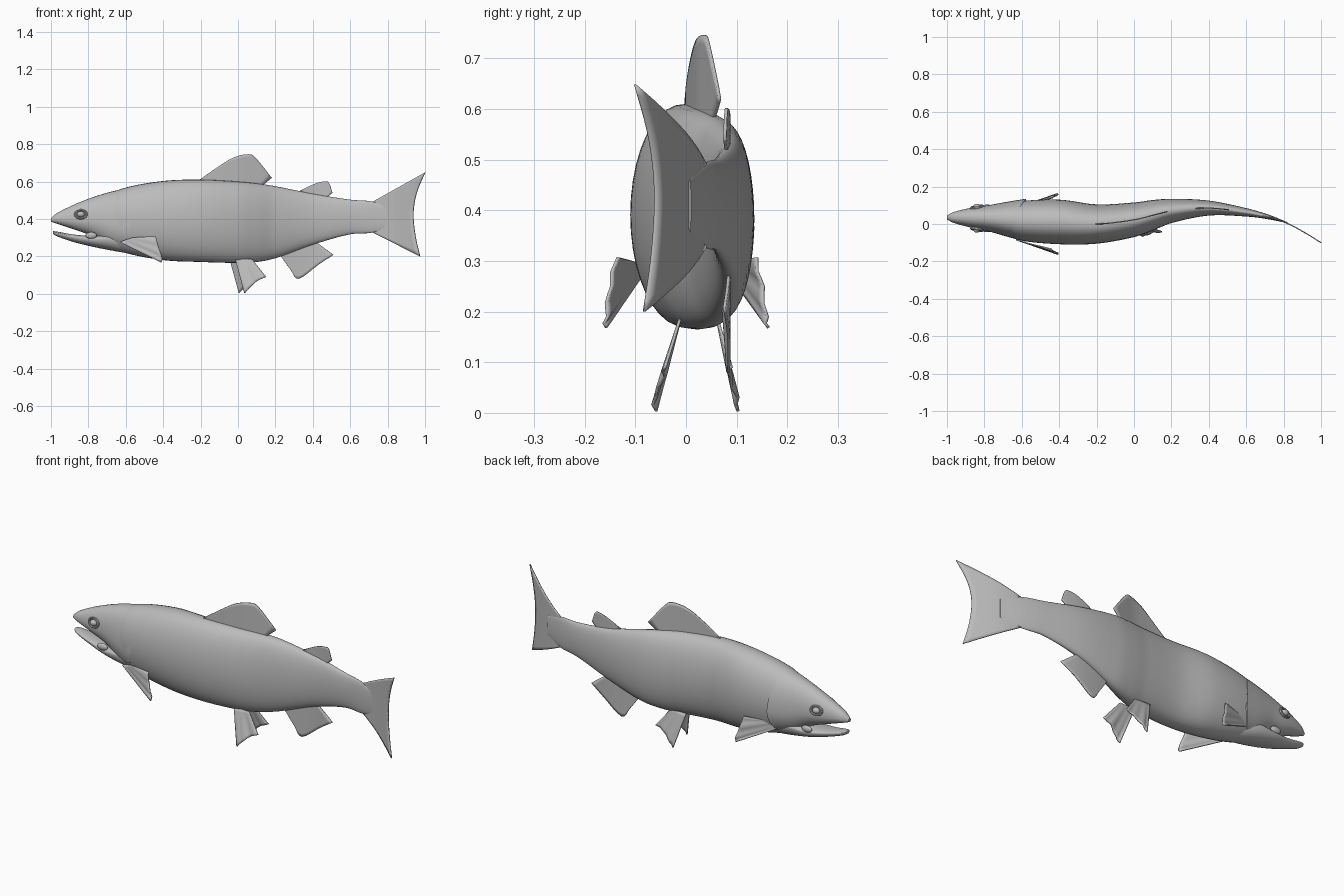
import bpy, bmesh, math
from mathutils import Vector

cube = bpy.data.objects.get("Cube")
if cube:
    bpy.data.objects.remove(cube, do_unlink=True)

grey = bpy.data.materials.new("plain grey")
grey.use_nodes = True
colour = (0.5, 0.5, 0.5, 1)
grey.diffuse_color = colour
grey.node_tree.nodes["Principled BSDF"].inputs["Base Color"].default_value = colour


def sample(rows, x):
    """Smoothly interpolate the rows of a station table at x."""
    x = min(max(x, rows[0][0]), rows[-1][0])
    i = next(k for k in range(len(rows) - 1) if x <= rows[k + 1][0])
    a, b = rows[i], rows[i + 1]
    before, after = rows[max(i - 1, 0)], rows[min(i + 2, len(rows) - 1)]
    span = b[0] - a[0]
    t = (x - a[0]) / span
    out = []
    for k in range(1, len(a)):
        m0 = (b[k] - before[k]) / (b[0] - before[0]) * span
        m1 = (after[k] - a[k]) / (after[0] - a[0]) * span
        d = b[k] - a[k]
        out.append(a[k] + t * (m0 + t * (3 * d - 2 * m0 - m1 + t * (m0 + m1 - 2 * d))))
    return out


def finish(name, bm, angle=40):
    bmesh.ops.recalc_face_normals(bm, faces=bm.faces)
    mesh = bpy.data.meshes.new(name)
    bm.to_mesh(mesh)
    bm.free()
    obj = bpy.data.objects.new(name, mesh)
    bpy.context.collection.objects.link(obj)
    mesh.materials.append(grey)
    bpy.ops.object.select_all(action='DESELECT')
    bpy.context.view_layer.objects.active = obj
    obj.select_set(True)
    bpy.ops.object.shade_smooth_by_angle(angle=math.radians(angle))
    return obj


def loft(name, rows, belly, count=50, sides=40, flare=0):
    """Rows hold x, bottom, top, right side, left side; belly is the height of the widest point."""
    bm = bmesh.new()
    rings = []
    for i in range(count + 1):
        t = i / count
        x = rows[0][0] + t * (rows[-1][0] - rows[0][0])
        low, high, right, left = sample(rows, x)
        mid = low + belly * (high - low)
        ring = []
        for s in range(sides):
            a = math.tau * s / sides
            c, n = math.cos(a), math.sin(a)
            y = (left + right) / 2 + (left - right) / 2 * math.copysign(abs(c) ** 0.9, c)
            z = mid + n * (high - mid if n > 0 else mid - low)
            ring.append(bm.verts.new((x + flare * t ** 3 * c * c, y, z)))
        rings.append(ring)
    for p, q in zip(rings, rings[1:]):
        for s in range(sides):
            e = (s + 1) % sides
            bm.faces.new((p[s], p[e], q[e], q[s]))
    bm.faces.new(rings[0])
    bm.faces.new(rings[-1])
    return finish(name, bm)


# Trunk, head with flared gill covers, and lower jaw
trunk = [
    (-.72, .27, .51, -.04, .09), (-.62, .223, .562, -.085, .12),
    (-.4, .18, .603, -.108, .13), (-.2, .17, .61, -.105, .105),
    (0, .165, .6, -.07, .115), (.1, .17, .59, -.035, .128),
    (.2, .19, .575, .005, .135), (.4, .262, .535, .045, .125),
    (.6, .318, .503, .04, .085), (.72, .327, .493, .025, .05),
    (.82, .36, .46, .004, .01)]
loft("trunk", trunk, .5, 80)
loft("head", [
    (-1, .385, .405, .025, .045), (-.97, .375, .43, .008, .062),
    (-.88, .345, .475, -.018, .085), (-.78, .308, .515, -.042, .102),
    (-.7, .26, .54, -.07, .12), (-.63, .235, .557, -.095, .135)], .4, flare=.055)
loft("lower_jaw", [
    (-.99, .32, .335, .02, .05), (-.97, .308, .333, .008, .062),
    (-.88, .277, .317, -.012, .077), (-.78, .252, .31, -.036, .096),
    (-.68, .232, .32, -.05, .1), (-.58, .215, .3, -.04, .08),
    (-.48, .2, .27, -.02, .05)], .7)

# Swimming curve of the spine, continued into the tail
spine = [(r[0], (r[3] + r[4]) / 2) for r in trunk[:-2]]
spine += [(.72, .038), (.82, .003), (.92, -.05), (1, -.1)]


def on_spine(x, z):
    return Vector((x, sample(spine, x)[0], z))


def fin(name, base, edge, thickness=.006, rays=0, follow=False):
    """Thin sheet ruled between two point lists of equal length."""
    bm = bmesh.new()
    steps, fine = 10, 4 * (len(base) - 1)

    def along(points, t):
        return Vector(sample([(i, *p) for i, p in enumerate(points)], t))
    grid = []
    for i in range(fine + 1):
        a, b = along(base, i / 4), along(edge, i / 4)
        column = []
        for j in range(steps + 1):
            p = a.lerp(b, j / steps)
            if follow:
                p = on_spine(p.x, p.z)
            p.y += rays * math.cos(i * math.pi / 2) * j / steps
            column.append(bm.verts.new(p))
        grid.append(column)
    for p, q in zip(grid, grid[1:]):
        for j in range(steps):
            bm.faces.new((p[j], q[j], q[j + 1], p[j + 1]))
    bmesh.ops.remove_doubles(bm, verts=bm.verts, dist=.0001)
    obj = finish(name, bm, 60)
    solid = obj.modifiers.new("thickness", 'SOLIDIFY')
    solid.thickness = thickness
    solid.offset = 0


def middle_fin(name, start, end, outline, **options):
    """Fin on the midline, with an evenly divided root."""
    a, b = on_spine(*start), on_spine(*end)
    base = [a.lerp(b, i / (len(outline) - 1)) for i in range(len(outline))]
    fin(name, base, [on_spine(*p) for p in outline], follow=True, **options)


# Midline fins
middle_fin("dorsal_fin", (-.19, .59), (.12, .57),
           [(-.21, .607), (-.1, .683), (-.02, .73), (.06, .746), (.1, .72), (.18, .62)])
middle_fin("adipose_fin", (.35, .53), (.47, .51),
           [(.33, .55), (.41, .588), (.46, .6), (.485, .595), (.505, .54)])
middle_fin("anal_fin", (.22, .22), (.4, .29),
           [(.23, .2), (.28, .13), (.325, .08), (.43, .155), (.51, .208)])
middle_fin("tail_fin", (.72, .492), (.72, .328),
           [(1, .648), (.962, .56), (.942, .48), (.938, .4), (.95, .3), (.973, .2)])

# Paired fins
for side, label in ((-1, "right"), (1, "left")):
    fin(label + "_pectoral_fin",
        [(-.63, side * .085, .275), (-.61, side * .09, .285), (-.58, side * .1, .295), (-.56, side * .105, .3)],
        [(-.41, side * .16, .168), (-.405, side * .158, .19), (-.425, side * .15, .25), (-.44, side * .137, .307)],
        rays=.003)
    shift = -.02 - side * .015
    root, tip = (-.012, -.062) if side < 0 else (.062, .1)
    back = tip * .65 + root * .35
    fin(label + "_pelvic_fin",
        [(x + shift, root, .185) for x in (-.01, .02, .05, .08)],
        [(.04 + shift, tip, .003), (.065 + shift, tip, .03),
         (.11 + shift, back, .07), (.155 + shift, back, .09)], rays=.003)


def blob(name, centre, size):
    bm = bmesh.new()
    bmesh.ops.create_uvsphere(bm, u_segments=24, v_segments=14, radius=1)
    for v in bm.verts:
        v.co = Vector(a * b for a, b in zip(v.co, size)) + Vector(centre)
    return finish(name, bm)


# Eyes with raised rims, and jaw corners
for side, label in ((-1, "right"), (1, "left")):
    y = .031 + side * .06
    blob(label + "_eye", (-.84, y, .425), (.02, .017, .016))
    blob(label + "_jaw_corner", (-.785, .03 + side * .062, .312), (.03, .012, .018))
    bpy.ops.mesh.primitive_torus_add(
        major_segments=28, minor_segments=8, major_radius=.03, minor_radius=.007,
        location=(-.84, y, .425), rotation=(math.radians(90 + side * 10), 0, side * math.radians(10)))
    rim = bpy.context.object
    rim.name = label + "_eye_rim"
    rim.scale = (1, .75, 1)
    rim.data.materials.append(grey)
    bpy.ops.object.shade_smooth_by_angle(angle=math.radians(40))
